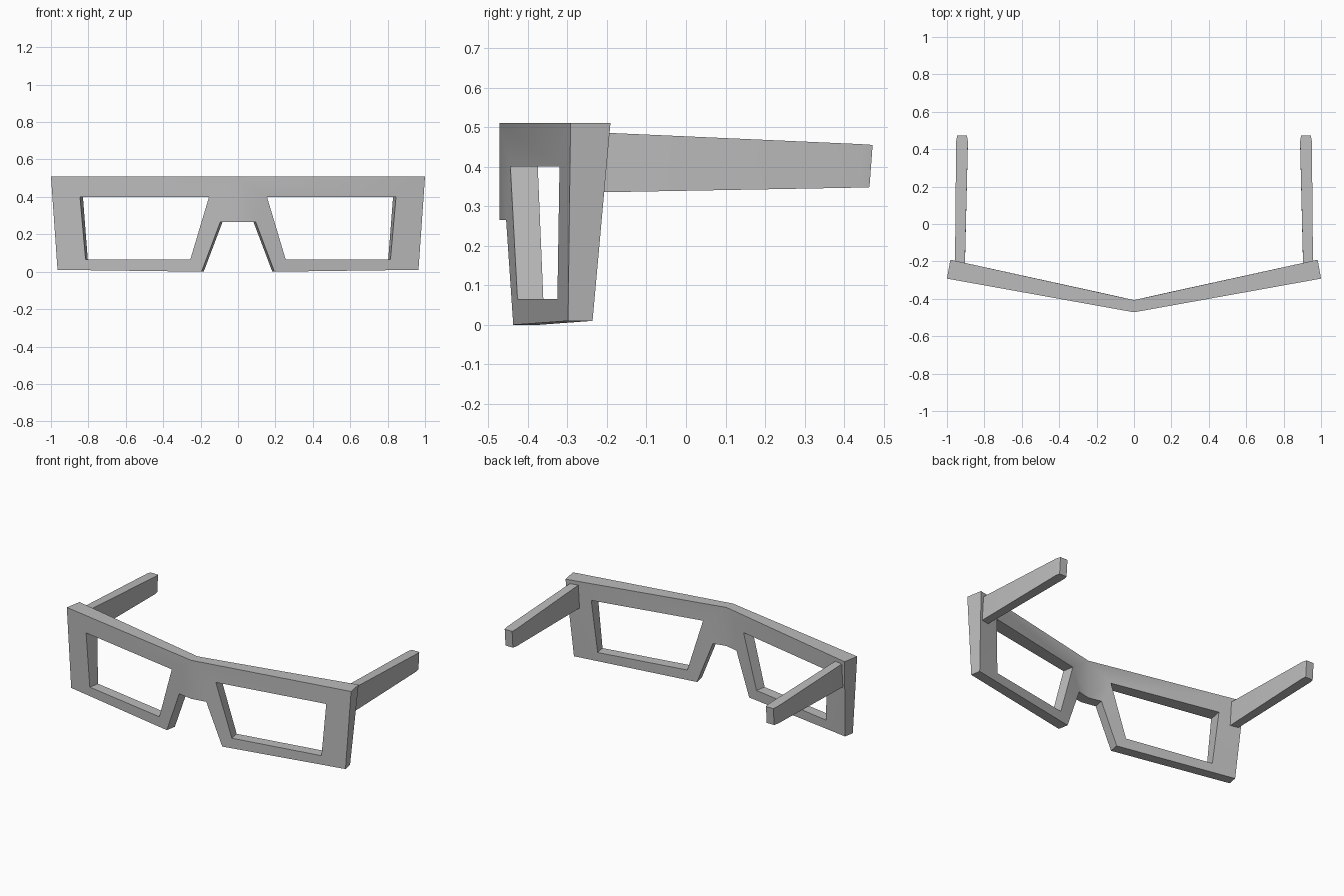
import bpy, bmesh, math

cube = bpy.data.objects.get("Cube")
if cube:
    bpy.data.objects.remove(cube, do_unlink=True)

grey = bpy.data.materials.new("plain grey")
grey.use_nodes = True
COLOUR = (0.5, 0.5, 0.5, 1)
grey.diffuse_color = COLOUR
grey.node_tree.nodes["Principled BSDF"].inputs["Base Color"].default_value = COLOUR


def finish(name, bm):
    """Turn a bmesh into a shaded object with the shared material."""
    bmesh.ops.recalc_face_normals(bm, faces=bm.faces)
    mesh = bpy.data.meshes.new(name)
    bm.to_mesh(mesh)
    bm.free()
    mesh.materials.append(grey)
    obj = bpy.data.objects.new(name, mesh)
    bpy.context.collection.objects.link(obj)
    bpy.ops.object.select_all(action='DESELECT')
    obj.select_set(True)
    bpy.context.view_layer.objects.active = obj
    bpy.ops.object.shade_smooth_by_angle(angle=math.radians(30))
    return obj


# Front frame: one half outline and its lens opening, as (x, z)
outline = [(0, .51), (1, .51), (.965, .01), (.195, 0), (.095, .265), (0, .265)]
opening = [(.155, .4), (.845, .4), (.815, .065), (.255, .065)]
quads = [(0, 1, 7, 6), (1, 2, 8, 7), (2, 3, 9, 8), (3, 4, 6, 9), (4, 5, 0, 6)]
SWEEP = 0.18


def front_point(x, z):
    return (x, -.472 + SWEEP * x, z)


def back_point(x, z):
    """Thickness grows towards the outer top corner."""
    depth = .065 + x * (.036 - .04 * (1 - z / .51))
    return (x - SWEEP * depth if x else 0, -.472 + SWEEP * x + depth, z)


bm = bmesh.new()
points = outline + opening
front = [bm.verts.new(front_point(*p)) for p in points]
back = [bm.verts.new(back_point(*p)) for p in points]
for q in quads:
    bm.faces.new([front[i] for i in q])
    bm.faces.new([back[i] for i in reversed(q)])
# Walls around the rim (open at the centre line) and inside the lens opening
walls = [(i, i + 1) for i in range(5)] + [(6 + i, 6 + (i + 1) % 4) for i in range(4)]
for a, b in walls:
    bm.faces.new((front[a], front[b], back[b], back[a]))
bmesh.ops.mirror(bm, geom=bm.verts[:] + bm.edges[:] + bm.faces[:],
                 axis='X', merge_dist=0.0005)
bmesh.ops.remove_doubles(bm, verts=bm.verts, dist=0.0005)
finish("front_frame", bm)


# Temples: sections of (y bottom, y top, z bottom, z top, x inner, x outer)
sections = [(-.225, -.21, .335, .486, .904, .957),
            (.435, .442, .347, .457, .888, .951),
            (.464, .472, .348, .455, .893, .945)]
for name, side in (("left_temple", 1), ("right_temple", -1)):
    bm = bmesh.new()
    rings = []
    for y0, y1, z0, z1, xi, xo in sections:
        corners = [(xi, y0, z0), (xo, y0, z0), (xo, y1, z1), (xi, y1, z1)]
        rings.append([bm.verts.new((side * x, y, z)) for x, y, z in corners])
    for r, s in zip(rings, rings[1:]):
        for i in range(4):
            j = (i + 1) % 4
            bm.faces.new((r[i], r[j], s[j], s[i]))
    bm.faces.new(rings[0])
    bm.faces.new(rings[-1])
    finish(name, bm)
